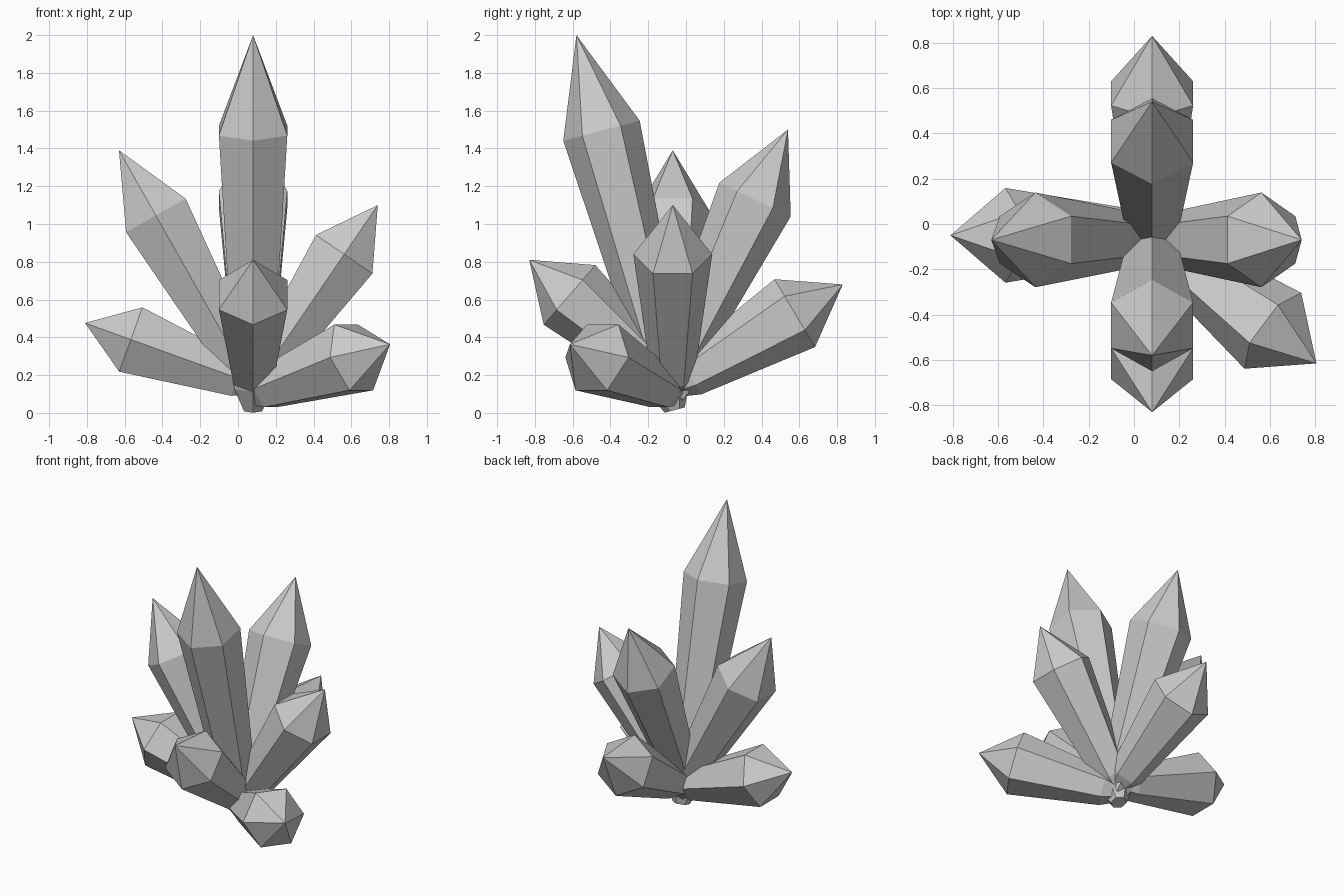
import bpy
import math
from mathutils import Vector

if "Cube" in bpy.data.objects:
    bpy.data.objects.remove(bpy.data.objects["Cube"])

SHOULDER_R = 0.209


def crystal(name, base, tip, cap, ref=(0, 1, 0)):
    """Six-sided crystal: small root, narrow foot, wide shoulder, pointed tip."""
    base, tip = Vector(base), Vector(tip)
    length = (tip - base).length
    axis = (tip - base).normalized()
    u = Vector(ref)
    u = (u - axis * u.dot(axis)).normalized()
    v = axis.cross(u)
    rings = [(0.0, 0.055), (0.13, 0.115), (length - cap, SHOULDER_R)]
    verts, faces = [], []
    for dist, r in rings:
        for i in range(6):
            a = math.radians(60 * i)
            verts.append(base + axis * dist + (u * math.cos(a) + v * math.sin(a)) * r)
    verts.append(tip)
    for k in range(len(rings) - 1):
        for i in range(6):
            j = (i + 1) % 6
            faces.append((k * 6 + i, k * 6 + j, k * 6 + 6 + j, k * 6 + 6 + i))
    top = 6 * (len(rings) - 1)
    faces += [(top + i, top + (i + 1) % 6, top + 6) for i in range(6)]
    faces.append(tuple(range(5, -1, -1)))
    mesh = bpy.data.meshes.new(name)
    mesh.from_pydata([tuple(p) for p in verts], [], faces)
    mesh.update()
    ob = bpy.data.objects.new(name, mesh)
    bpy.context.collection.objects.link(ob)
    return ob


# Tall crystals leaning forward and backward
crystal("tall_front_crystal", (0.08, -0.06, 0.015), (0.08, -0.58, 2.0), 0.523)
crystal("tall_back_crystal", (0.08, -0.11, 0.12), (0.08, 0.54, 1.5), 0.41)

# Medium crystals leaning left and right
crystal("medium_left_crystal", (0.10, -0.07, 0.10), (-0.63, -0.07, 1.39), 0.396)
crystal("medium_right_crystal", (0.05, -0.07, 0.09), (0.74, -0.07, 1.10), 0.315)

# Low crystals spreading outward
crystal("low_front_crystal", (0.08, 0.0, 0.09), (0.08, -0.83, 0.81), 0.283)
crystal("low_back_crystal", (0.08, -0.09, 0.13), (0.08, 0.83, 0.68), 0.296)
crystal("low_left_crystal", (0.12, -0.05, 0.14), (-0.81, -0.05, 0.476), 0.258)
crystal("low_corner_crystal", (0.05, -0.05, 0.09), (0.805, -0.615, 0.363), 0.25,
        ref=(0.6, 0.8, 0))
